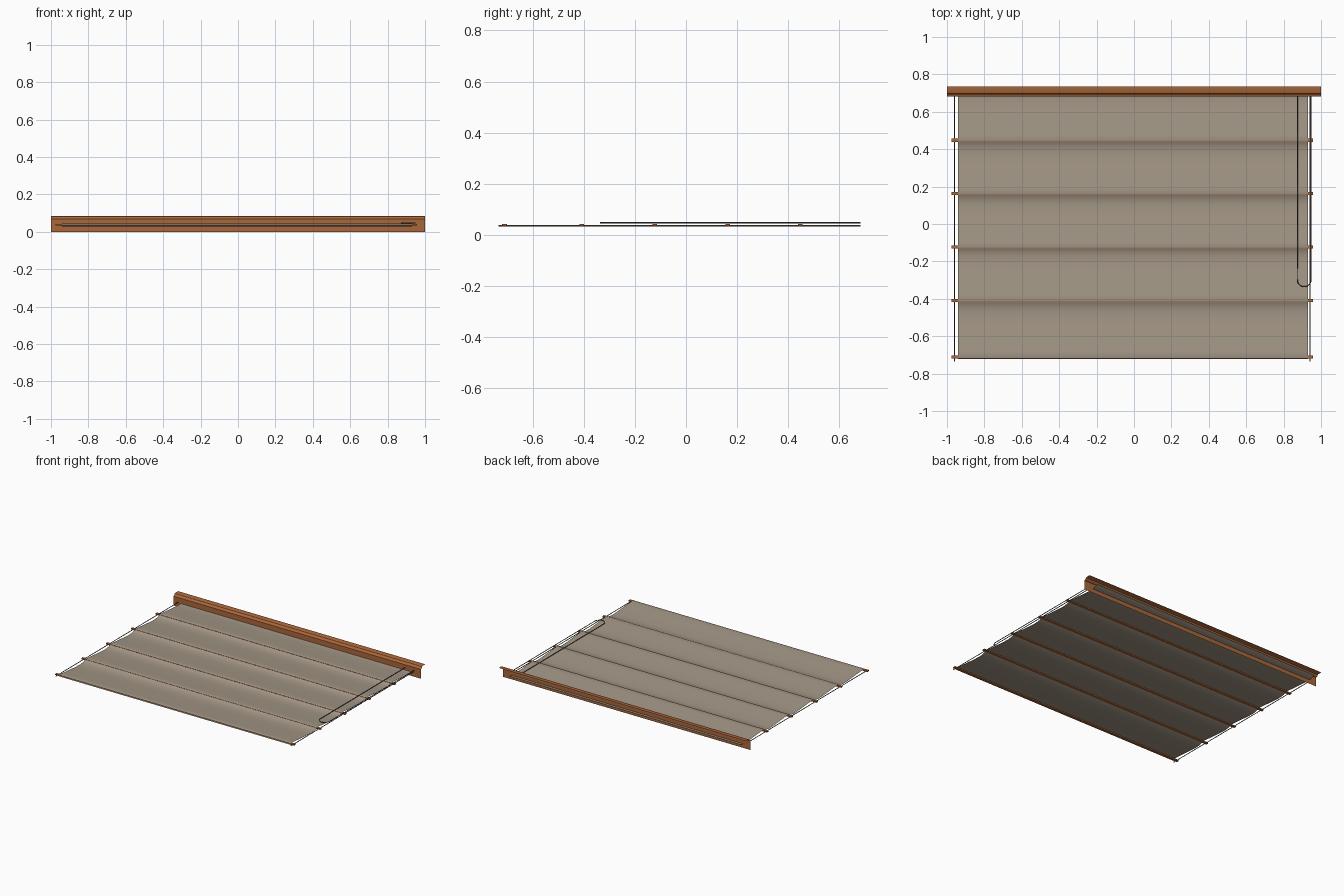
import bpy, math

if "Cube" in bpy.data.objects:
    bpy.data.objects.remove(bpy.data.objects["Cube"])


def material(name, rgb):
    m = bpy.data.materials.new(name)
    m.diffuse_color = (*rgb, 1.0)
    m.use_nodes = True
    m.node_tree.nodes["Principled BSDF"].inputs["Base Color"].default_value = m.diffuse_color
    return m


WOOD = material("warm wood", (0.40, 0.135, 0.042))
CLOTH = material("taupe fabric", (0.37, 0.31, 0.24))
CORD = material("dark cord", (0.10, 0.09, 0.075))


def sheet(name, profile, x0, x1, mat):
    """Sweep an open (y, z) profile along x as a thin sheet."""
    n = len(profile)
    verts = [(x, y, z) for x in (x0, x1) for y, z in profile]
    faces = [(i, i + 1, n + i + 1, n + i) for i in range(n - 1)]
    me = bpy.data.meshes.new(name)
    me.from_pydata(verts, [], faces)
    me.materials.append(mat)
    ob = bpy.data.objects.new(name, me)
    bpy.context.collection.objects.link(ob)
    smooth(ob)
    return ob


def smooth(ob):
    bpy.ops.object.select_all(action='DESELECT')
    ob.select_set(True)
    bpy.context.view_layer.objects.active = ob
    bpy.ops.object.shade_smooth_by_angle(angle=math.radians(30))


def box(name, x0, x1, y0, y1, z0, z1, mat):
    bpy.ops.mesh.primitive_cube_add(
        size=1, location=((x0 + x1) / 2, (y0 + y1) / 2, (z0 + z1) / 2))
    ob = bpy.context.object
    ob.name = name
    ob.scale = (x1 - x0, y1 - y0, z1 - z0)
    ob.data.materials.append(mat)


def cord(name, pts, r):
    """Round cord along a path, converted to mesh."""
    cu = bpy.data.curves.new(name, 'CURVE')
    cu.dimensions = '3D'
    cu.bevel_depth = r
    cu.bevel_resolution = 1
    cu.use_fill_caps = True
    sp = cu.splines.new('POLY')
    sp.points.add(len(pts) - 1)
    for p, co in zip(sp.points, pts):
        p.co = (*co, 1)
    ob = bpy.data.objects.new(name, cu)
    bpy.context.collection.objects.link(ob)
    bpy.ops.object.select_all(action='DESELECT')
    ob.select_set(True)
    bpy.context.view_layer.objects.active = ob
    bpy.ops.object.convert(target='MESH')
    ob = bpy.context.object
    ob.data.materials.clear()
    ob.data.materials.append(CORD)
    smooth(ob)


# headrail: fascia, stepped shoulder and top flange, open at the back
sheet("headrail", [(0.735, 0.085), (0.704, 0.085), (0.698, 0.082), (0.694, 0.074),
                   (0.690, 0.070), (0.683, 0.068), (0.683, 0.0)], -1, 1, WOOD)

# fabric: steep drop below each batten, then a slow rise to the next
ridges = [0.732, 0.447, 0.163, -0.123, -0.409, -0.711]
SAG = [(0, 0), (.02, .12), (.05, .4), (.1, .72), (.16, .91), (.23, 1), (.33, .96),
       (.45, .82), (.6, .6), (.75, .36), (.9, .13)]
profile = []
for a, b in zip(ridges, ridges[1:]):
    profile += [(a + (b - a) * t, 0.0445 - 0.016 * f) for t, f in SAG]
profile += [(-0.711, 0.0445), (-0.719, 0.042), (-0.722, 0.034)]
sheet("fabric", profile, -0.942, 0.930, CLOTH)

# battens under each ridge
for i, y in enumerate(ridges[1:]):
    box(f"batten_{i + 1}", -0.975, 0.957, y - 0.009, y + 0.009, 0.034, 0.0425, WOOD)

# side cords
for side, x in (("left", -0.960), ("right", 0.942)):
    cord(f"side_cord_{side}", [(x, 0.683, 0.035), (x, -0.735, 0.035)], 0.0025)

# pull cord loop
cx, r, yb = 0.910, 0.037, -0.298
loop = [(cx - r, 0.683, 0.047)]
loop += [(cx - r * math.cos(math.pi * k / 12), yb - r * math.sin(math.pi * k / 12), 0.047)
         for k in range(13)]
loop += [(cx + r, 0.683, 0.047)]
cord("pull_cord_loop", loop, 0.0025)
